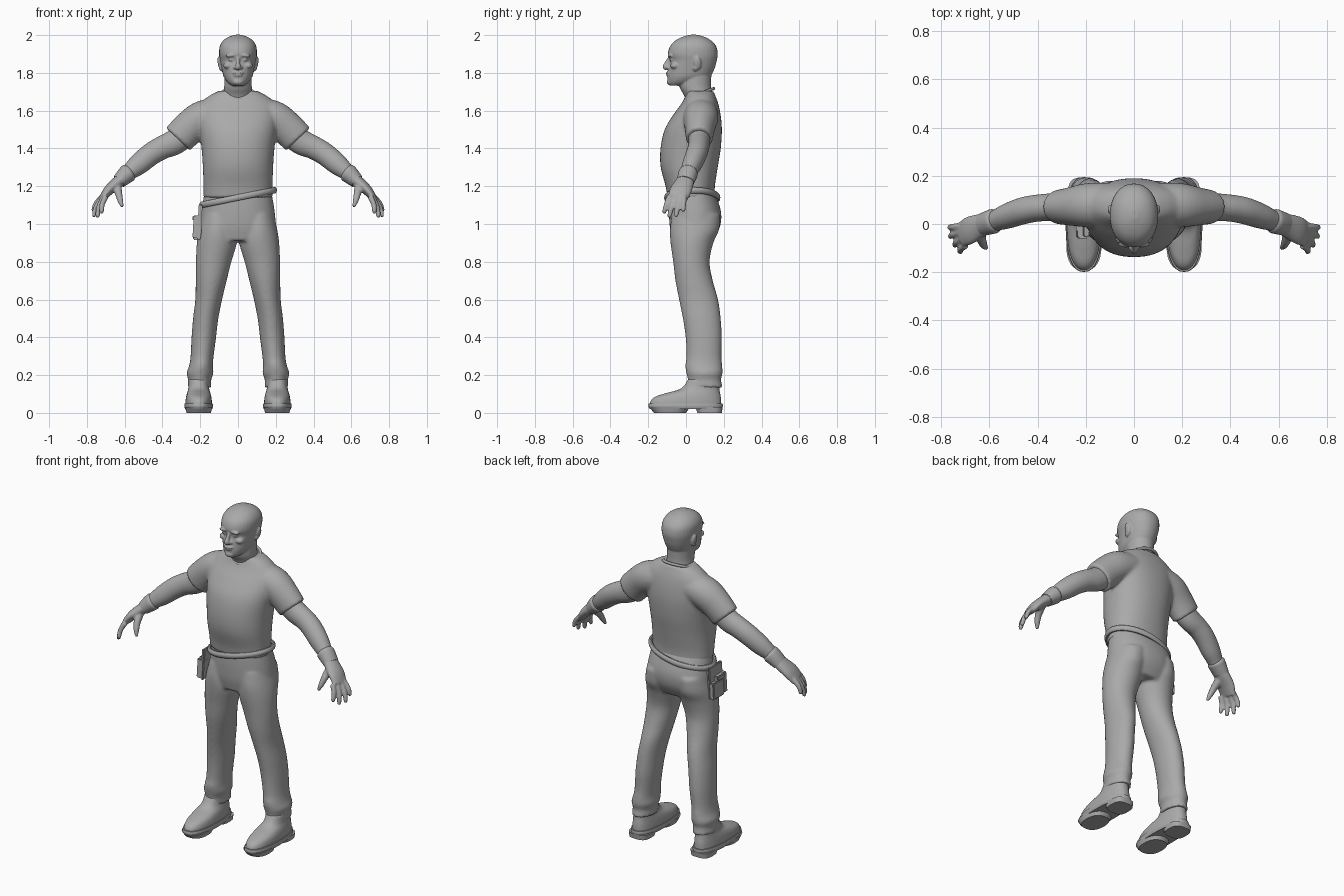
import bpy
import bmesh
import math
from mathutils import Vector, Matrix

if "Cube" in bpy.data.objects:
    bpy.data.objects.remove(bpy.data.objects["Cube"])

clay = bpy.data.materials.new("plain grey")
clay.use_nodes = True
GREY = (0.4, 0.4, 0.4, 1)
clay.diffuse_color = GREY
clay.node_tree.nodes["Principled BSDF"].inputs["Base Color"].default_value = GREY

X, Y, Z = Vector((1, 0, 0)), Vector((0, 1, 0)), Vector((0, 0, 1))
BOTH, ONE = (1, -1), (1,)


def resample(rings, steps=5):
    """Smooth spline through rings of (x, y, z, a, b)."""
    out = []
    last = len(rings) - 1
    for i in range(last):
        p0, p1, p2, p3 = (rings[min(max(k, 0), last)] for k in range(i - 1, i + 3))
        for s in range(steps):
            t = s / steps
            out.append([0.5 * (2 * b + (c - a) * t + (2 * a - 5 * b + 4 * c - d) * t * t
                               + (3 * b - a - 3 * c + d) * t ** 3)
                        for a, b, c, d in zip(p0, p1, p2, p3)])
    return out + [list(rings[-1])]


def loft(bm, rings, sides=ONE, side=None, power=2.0, n=32):
    """Skin oval rings; upright unless a side axis is given, then along the path."""
    rings = resample(rings)
    pts = [Vector(r[:3]) for r in rings]
    for s in sides:
        loops = []
        for i, r in enumerate(rings):
            u, v = X, Y
            if side:
                t = (pts[min(i + 1, len(pts) - 1)] - pts[max(i - 1, 0)]).normalized()
                u = (side - t * side.dot(t)).normalized()
                v = t.cross(u)
            loop = []
            for k in range(n):
                c, d = math.cos(math.tau * k / n), math.sin(math.tau * k / n)
                c = math.copysign(abs(c) ** (2 / power), c)
                d = math.copysign(abs(d) ** (2 / power), d)
                p = pts[i] + u * (c * max(r[3], 0.002)) + v * (d * max(r[4], 0.002))
                loop.append(bm.verts.new((p.x * s, p.y, p.z)))
            loops.append(loop)
        for a, b in zip(loops, loops[1:]):
            for k in range(n):
                m = (k + 1) % n
                bm.faces.new((a[k], a[m], b[m], b[k]))
        bm.faces.new(loops[0][::-1])
        bm.faces.new(loops[-1])


def upright(bm, x, rows, **kw):
    """Rows of (z, front y, back y, half width), with x fixed or led by a fifth value."""
    loft(bm, [(r[4] if len(r) > 4 else x, (r[1] + r[2]) / 2, r[0], r[3], (r[2] - r[1]) / 2)
              for r in rows], **kw)


def blob(bm, at, size, sides=ONE, tilt=0):
    for s in sides:
        m = (Matrix.Translation((at[0] * s, at[1], at[2])) @ Matrix.Rotation(tilt * s, 4, 'Y')
             @ Matrix.Diagonal((*size, 1)))
        bmesh.ops.create_uvsphere(bm, u_segments=20, v_segments=12, radius=1, matrix=m)


def finish(name, bm, voxel=0, smooth=5):
    bmesh.ops.recalc_face_normals(bm, faces=bm.faces[:])
    mesh = bpy.data.meshes.new(name)
    bm.to_mesh(mesh)
    bm.free()
    mesh.materials.append(clay)
    ob = bpy.data.objects.new(name, mesh)
    bpy.context.collection.objects.link(ob)
    bpy.ops.object.select_all(action='DESELECT')
    bpy.context.view_layer.objects.active = ob
    ob.select_set(True)
    if voxel:
        rm = ob.modifiers.new("blend", 'REMESH')
        rm.mode, rm.voxel_size, rm.use_smooth_shade = 'VOXEL', voxel, True
        sm = ob.modifiers.new("soften", 'SMOOTH')
        sm.factor, sm.iterations = 0.5, smooth
    else:
        bpy.ops.object.shade_smooth_by_angle(angle=math.radians(40))
    return ob


def cord(name, point, thick, flat=1.0, n=64):
    """Closed band following point(cos, sin)."""
    bm = bmesh.new()
    pts = [Vector(point(math.cos(math.tau * i / n), math.sin(math.tau * i / n))) for i in range(n)]
    loops = []
    for i, p in enumerate(pts):
        t = (pts[(i + 1) % n] - pts[i - 1]).normalized()
        out = t.cross(Z).normalized()
        up = out.cross(t)
        loops.append([bm.verts.new(p + out * math.cos(math.tau * k / 10) * thick * flat
                                   + up * math.sin(math.tau * k / 10) * thick) for k in range(10)])
    for i in range(n):
        a, b = loops[i], loops[(i + 1) % n]
        for k in range(10):
            m = (k + 1) % 10
            bm.faces.new((a[k], a[m], b[m], b[k]))
    return finish(name, bm)


# Head: skull, neck and face
bm = bmesh.new()
upright(bm, 0, [(1.732, -.085, -.02, .03), (1.75, -.095, .06, .055), (1.78, -.097, .125, .076),
                (1.82, -.093, .15, .086), (1.865, -.086, .163, .095), (1.9, -.096, .168, .1),
                (1.94, -.085, .16, .097), (1.97, -.058, .135, .08), (1.99, -.02, .1, .052),
                (2.002, .02, .06, .015)], power=2.15)
upright(bm, 0, [(1.62, .01, .145, .085), (1.68, -.01, .14, .077), (1.73, -.035, .133, .073),
                (1.8, -.03, .135, .073)])
loft(bm, [(0, -.086, 1.88, .009, .01), (0, -.1, 1.85, .011, .014),
          (0, -.108, 1.832, .016, .015), (0, -.1, 1.82, .012, .01)], side=X)
blob(bm, (.016, -.094, 1.828), (.01, .012, .009), BOTH)
blob(bm, (.036, -.084, 1.892), (.03, .014, .009), BOTH, .12)
blob(bm, (.036, -.074, 1.87), (.015, .014, .009), BOTH)
blob(bm, (.052, -.058, 1.838), (.026, .026, .018), BOTH)
blob(bm, (0, -.096, 1.8), (.03, .011, .006))
blob(bm, (0, -.094, 1.787), (.024, .012, .006))
blob(bm, (0, -.085, 1.752), (.028, .017, .017))
blob(bm, (.096, .06, 1.85), (.011, .021, .037), BOTH, .2)
blob(bm, (.092, .05, 1.825), (.009, .013, .016), BOTH, .2)
finish("head", bm, .005, 3)

# Shirt: torso with short sleeves
bm = bmesh.new()
upright(bm, 0, [(1.14, -.098, .152, .183), (1.2, -.108, .153, .183), (1.3, -.134, .168, .186),
                (1.4, -.135, .184, .193), (1.5, -.113, .19, .205), (1.58, -.066, .183, .21),
                (1.64, -.022, .17, .195), (1.68, -.002, .155, .15), (1.705, .005, .145, .1)],
        power=2.2, n=48)
loft(bm, [(.1, .08, 1.585, .09, .085), (.19, .078, 1.56, .092, .092), (.26, .073, 1.507, .08, .09),
          (.318, .07, 1.448, .07, .088)], BOTH, Y)
finish("shirt", bm, .009, 6)
cord("shirt_collar", lambda c, s: (.087 * c, .072 + .075 * s, 1.69 + .027 * s), .008)

# Arms with gloved hands
bm = bmesh.new()
loft(bm, [(.24, .07, 1.51, .06, .07), (.33, .07, 1.437, .058, .068), (.4, .066, 1.405, .056, .062),
          (.46, .055, 1.37, .056, .06), (.525, .033, 1.317, .052, .056),
          (.575, .014, 1.275, .043, .044), (.62, .002, 1.235, .038, .032)], BOTH, Y)
loft(bm, [(.6, .004, 1.252, .042, .034), (.64, -.008, 1.218, .05, .032),
          (.685, -.028, 1.178, .058, .027), (.718, -.045, 1.135, .052, .018)], BOTH, Y)
for base, tip in (((.7, -.088, 1.145), (.722, -.118, 1.055)), ((.712, -.062, 1.14), (.745, -.09, 1.033)),
                  ((.72, -.035, 1.138), (.765, -.053, 1.037)), ((.718, -.01, 1.145), (.768, -.015, 1.065))):
    a, b = Vector(base), Vector(tip)
    mid = a.lerp(b, .5) + Vector((.008, 0, .004))
    loft(bm, [(*a, .016, .016), (*mid, .014, .014), (*b.lerp(mid, .2), .012, .012),
              (*b, .006, .006)], BOTH, Y, n=12)
loft(bm, [(.64, -.03, 1.2, .026, .024), (.632, -.068, 1.16, .02, .02), (.622, -.09, 1.12, .015, .015),
          (.612, -.102, 1.09, .008, .008)], BOTH, Y, n=12)
finish("arms", bm, .006, 4)

# Glove cuffs
bm = bmesh.new()
loft(bm, [(.572, .015, 1.278, .043, .042), (.582, .012, 1.27, .051, .049),
          (.602, .006, 1.252, .05, .046), (.63, -.003, 1.225, .047, .038)], BOTH, Y)
finish("glove_cuffs", bm)

# Trousers: hips and two legs with bunched hems
bm = bmesh.new()
upright(bm, 0, [(1.19, -.085, .14, .172), (1.12, -.09, .17, .186), (1.05, -.09, .187, .196),
                (.98, -.085, .178, .198), (.91, -.07, .14, .17)], power=2.2, n=48)
upright(bm, 0, [(1.05, -.075, .18, .09, .1), (.97, -.085, .175, .1, .108), (.9, -.082, .145, .106, .112),
                (.8, -.068, .125, .094, .129), (.7, -.056, .142, .082, .142),
                (.6, -.037, .17, .071, .155), (.5, -.017, .184, .067, .171),
                (.4, -.002, .19, .065, .181), (.3, .002, .188, .061, .19),
                (.25, -.004, .192, .063, .196), (.21, .002, .194, .071, .201),
                (.175, .01, .186, .061, .203), (.135, .008, .194, .064, .204)], sides=BOTH)
finish("trousers", bm, .009, 5)

# Belt slung lower on the right hip
cord("belt", lambda c, s: (.194 * c, .033 + .137 * s, 1.14 + .2 * c * .194), .017, .7)

# Boots
bm = bmesh.new()
upright(bm, .208, [(.035, -.19, .188, .07), (.06, -.19, .187, .07), (.085, -.165, .185, .067),
                   (.105, -.105, .181, .062), (.13, -.025, .177, .055), (.18, .012, .175, .053)],
        sides=BOTH, power=2.3)
finish("boots", bm, .007, 3)
bm = bmesh.new()
upright(bm, .208, [(.02, -.192, .19, .072), (.035, -.199, .195, .076), (.05, -.197, .194, .074)],
        sides=BOTH, power=2.4)
upright(bm, .208, [(0, .06, .19, .062), (.03, .05, .194, .066)], sides=BOTH, power=3)
upright(bm, .208, [(0, -.17, .0, .064), (.03, -.194, .02, .073)], sides=BOTH, power=2.4)
finish("boot_soles", bm)


# Tool holder on the right hip
def box(name, at, size, lean=.06):
    bm = bmesh.new()
    bmesh.ops.create_cube(bm, size=1, matrix=Matrix.Translation(at) @ Matrix.Rotation(lean, 4, 'Y')
                          @ Matrix.Diagonal((*size, 1)))
    bmesh.ops.bevel(bm, geom=bm.edges[:], offset=.006, segments=2, affect='EDGES')
    finish(name, bm)


box("holder_panel", (-.203, .01, 1.01), (.02, .13, .19))
box("holder_pocket", (-.222, .02, .965), (.03, .1, .1))
box("holder_front_pocket", (-.215, -.04, .985), (.045, .04, .12))
box("holder_flap", (-.225, .0, 1.03), (.032, .07, .03))
